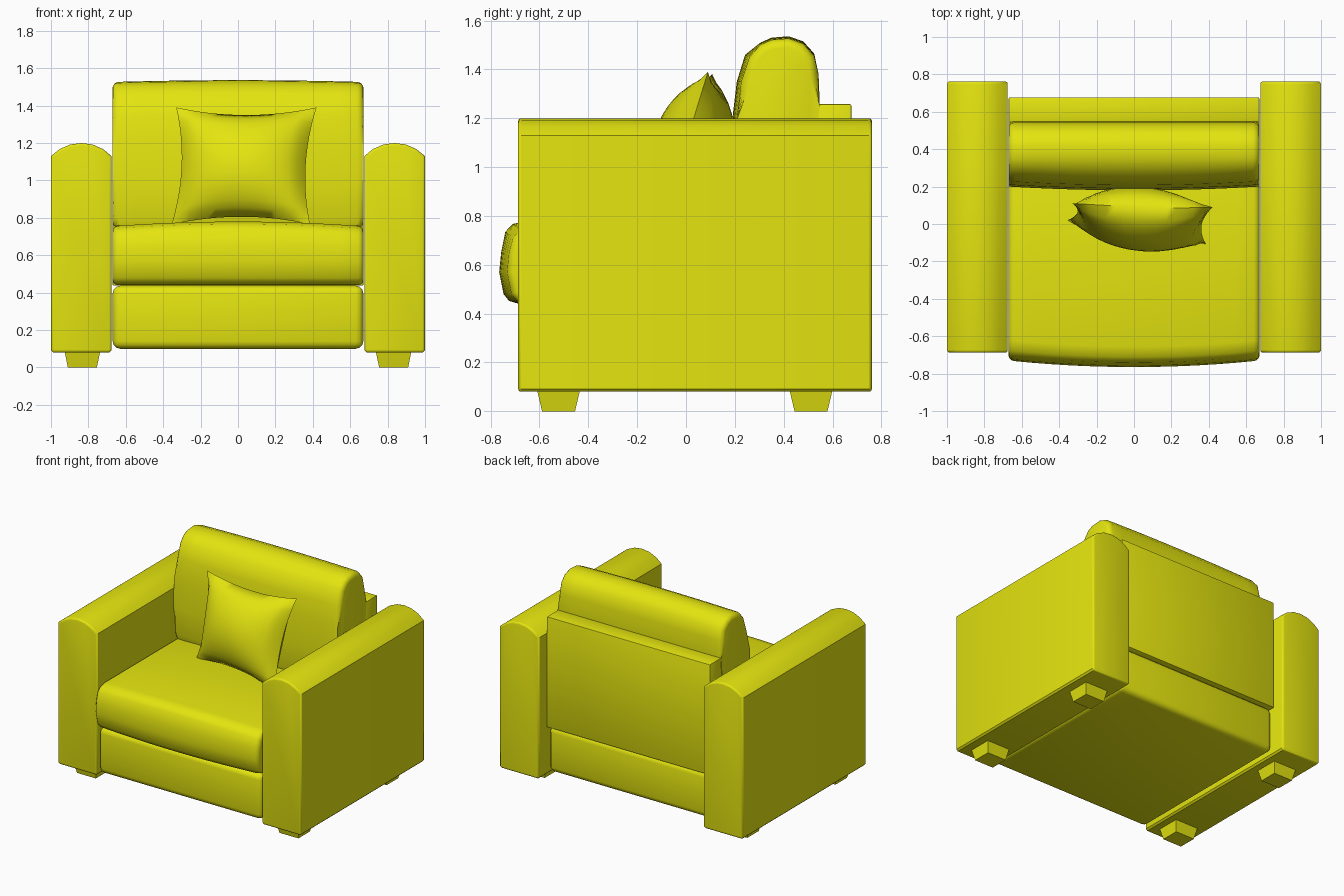
import bpy, bmesh, math
from mathutils import Vector

if "Cube" in bpy.data.objects:
    bpy.data.objects.remove(bpy.data.objects["Cube"])

yellow = bpy.data.materials.new("yellow fabric")
yellow.diffuse_color = (0.78, 0.78, 0.005, 1)
yellow.use_nodes = True
yellow.node_tree.nodes["Principled BSDF"].inputs["Base Color"].default_value = yellow.diffuse_color


def finish(name, bm, angle=40):
    bmesh.ops.recalc_face_normals(bm, faces=bm.faces)
    me = bpy.data.meshes.new(name)
    bm.to_mesh(me)
    bm.free()
    me.materials.append(yellow)
    me.shade_smooth()
    me.set_sharp_from_angle(angle=math.radians(angle))
    ob = bpy.data.objects.new(name, me)
    bpy.context.collection.objects.link(ob)
    return ob


def box(name, lo, hi, r, seg=3):
    """Box between two corners with rounded edges."""
    bm = bmesh.new()
    bmesh.ops.create_cube(bm, size=1)
    for v in bm.verts:
        v.co = Vector([lo[i] + (v.co[i] + 0.5) * (hi[i] - lo[i]) for i in range(3)])
    bmesh.ops.bevel(bm, geom=bm.edges[:], offset=r, segments=seg, profile=0.5, affect='EDGES')
    return finish(name, bm)


def prism(name, pts, axis, a, b, r, bow=None):
    """Profile swept along x or y, rounded at both ends, optionally bowed."""
    bm = bmesh.new()
    put = (lambda p, t: (t, p[0], p[1])) if axis == 'x' else (lambda p, t: (p[0], t, p[1]))
    ra = [bm.verts.new(put(p, a)) for p in pts]
    rb = [bm.verts.new(put(p, b)) for p in pts]
    caps = [bm.faces.new(ra), bm.faces.new(rb)]
    n = len(pts)
    for i in range(n):
        j = (i + 1) % n
        bm.faces.new((ra[i], ra[j], rb[j], rb[i]))
    edges = list({e for f in caps for e in f.edges})
    bmesh.ops.bevel(bm, geom=edges, offset=r, segments=3, profile=0.5,
                    affect='EDGES', clamp_overlap=True)
    if bow:
        for k in range(-5, 6):
            bmesh.ops.bisect_plane(bm, geom=bm.verts[:] + bm.edges[:] + bm.faces[:],
                                   plane_co=(k * 0.11, 0, 0), plane_no=(1, 0, 0))
        for v in bm.verts:
            bow(v.co, max(0, 1 - (v.co.x / 0.67) ** 2))
    return finish(name, bm)


# arms with arched tops, and tapered feet
for side, s in (("left", -1), ("right", 1)):
    cx = s * 0.8375
    arch = [(-0.162, 1.13), (-0.115, 1.168), (-0.06, 1.192), (0, 1.2),
            (0.06, 1.192), (0.115, 1.168), (0.162, 1.13)]
    outline = [(-0.150, 0.08), (-0.162, 0.092)] + arch + [(0.162, 0.092), (0.150, 0.08)]
    prism(side + "_arm", [(cx + x, z) for x, z in outline], 'y', -0.688, 0.762, 0.014)
    for end, cy in (("front", -0.522), ("back", 0.512)):
        bm = bmesh.new()
        bmesh.ops.create_cube(bm, size=1)
        for v in bm.verts:
            top = v.co.z > 0
            v.co = (s * 0.832 + v.co.x * (0.19 if top else 0.155),
                    cy + v.co.y * (0.175 if top else 0.135), 0.085 if top else 0)
        finish(side + "_" + end + "_foot", bm, 20)

# base and back panel
box("base", (-0.67, -0.685, 0.1), (0.67, 0.66, 0.437), 0.04)
box("back_panel", (-0.67, 0.535, 0.437), (0.67, 0.677, 1.258), 0.006, 2)


# seat cushion, bowed forward and crowned
def seat_bow(co, w):
    if co.y < -0.5:
        co.y -= 0.035 * w
    if co.z > 0.65:
        co.z += 0.025 * w


prism("seat_cushion",
      [(-0.65, 0.44), (-0.69, 0.452), (-0.712, 0.48), (-0.73, 0.57), (-0.722, 0.65),
       (-0.705, 0.71), (-0.675, 0.742), (-0.62, 0.755), (0.48, 0.755), (0.52, 0.742),
       (0.535, 0.71), (0.535, 0.48), (0.52, 0.45), (0.48, 0.44)],
      'x', -0.672, 0.672, 0.03, seat_bow)


# back cushion
def back_bow(co, w):
    if co.y < 0.3:
        co.y -= 0.02 * w
    if co.z > 1.4:
        co.z += 0.01 * w


prism("back_cushion",
      [(0.24, 0.745), (0.215, 0.76), (0.203, 0.80), (0.2, 1.0), (0.21, 1.2), (0.228, 1.35),
       (0.262, 1.45), (0.305, 1.5), (0.35, 1.52), (0.42, 1.526), (0.48, 1.505),
       (0.525, 1.455), (0.543, 1.38), (0.548, 1.25), (0.535, 0.8), (0.52, 0.76), (0.49, 0.745)],
      'x', -0.672, 0.672, 0.035, back_bow)

# throw pillow: pinched square between four corners, puffed both ways
TL, TR = Vector((-0.33, 0.11, 1.39)), Vector((0.42, 0.09, 1.39))
BL, BR = Vector((-0.355, 0.02, 0.765)), Vector((0.385, -0.11, 0.765))
normal = (TR - TL + BR - BL).cross(TL - BL + TR - BR).normalized()
bm = bmesh.new()
N = 16
for sign in (1, -1):
    grid = []
    for j in range(N + 1):
        row = []
        for i in range(N + 1):
            u, v = -1 + 2 * i / N, -1 + 2 * j / N
            pu = u * (1 - 0.11 * (1 - v * v))
            pv = v * (1 - 0.13 * (1 - u * u))
            a, b = (pu + 1) / 2, (pv + 1) / 2
            p = BL.lerp(BR, a).lerp(TL.lerp(TR, a), b)
            puff = 0.165 * ((1 - u * u) * (1 - v * v)) ** 0.6
            row.append(bm.verts.new(p + normal * sign * puff))
        grid.append(row)
    for j in range(N):
        for i in range(N):
            bm.faces.new((grid[j][i], grid[j][i + 1], grid[j + 1][i + 1], grid[j + 1][i]))
bmesh.ops.remove_doubles(bm, verts=bm.verts, dist=0.0005)
finish("throw_pillow", bm, 60)
